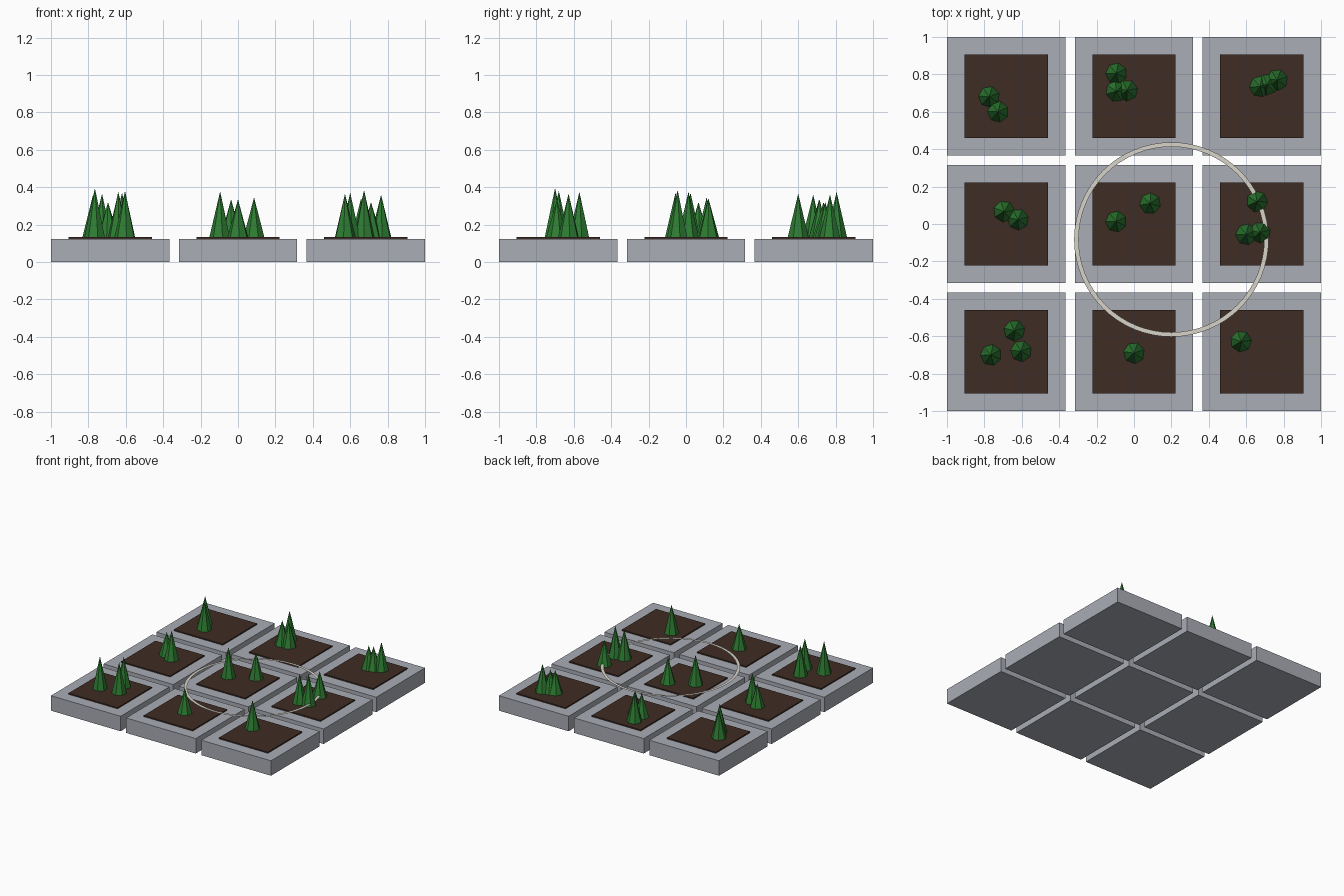
import bpy, bmesh, math, random
from mathutils import Matrix

if "Cube" in bpy.data.objects:
    bpy.data.objects.remove(bpy.data.objects["Cube"])
random.seed(4)

def material(name, rgb):
    m = bpy.data.materials.new(name)
    lin = [((c / 255 + 0.055) / 1.055) ** 2.4 for c in rgb]
    m.diffuse_color = (*lin, 1)
    m.use_nodes = True
    m.node_tree.nodes["Principled BSDF"].inputs["Base Color"].default_value = m.diffuse_color
    return m

STONE = material("grey stone", (170, 173, 182))
SOIL = material("dark soil", (62, 44, 35))
GREEN = material("leaf green", (46, 125, 50))
CREAM = material("pale ring", (215, 211, 200))

def finish(bm, name, mat):
    me = bpy.data.meshes.new(name)
    bm.to_mesh(me)
    bm.free()
    me.materials.append(mat)
    ob = bpy.data.objects.new(name, me)
    bpy.context.collection.objects.link(ob)
    return ob

def box(name, x, y, z0, z1, w, mat):
    bm = bmesh.new()
    bmesh.ops.create_cube(bm, size=1, matrix=Matrix.Translation((x, y, (z0 + z1) / 2))
                          @ Matrix.Diagonal((w, w, z1 - z0, 1)))
    return finish(bm, name, mat)

def tree(x, y, top):
    bm = bmesh.new()
    h = top - BASE
    bmesh.ops.create_cone(bm, cap_ends=True, segments=7, radius1=0.057, radius2=0, depth=h,
                          matrix=Matrix.Translation((x, y, BASE + h / 2))
                          @ Matrix.Rotation(random.uniform(0, math.tau), 4, 'Z'))
    return finish(bm, "tree", GREEN)

# stone tiles with a raised soil bed, three by three
PITCH, TILE, BED = 0.6835, 0.633, 0.445
TOP, BASE = 0.123, 0.133
for i in (-1, 0, 1):
    for j in (-1, 0, 1):
        box("stone_tile", i * PITCH, j * PITCH, 0, TOP, TILE, STONE)
        box("soil_bed", i * PITCH, j * PITCH, TOP, BASE, BED, SOIL)

# conical trees: x, y, tip height
for t in ((-.775, .68, .36), (-.727, .60, .365),
          (-.095, .805, .375), (-.095, .71, .33), (-.037, .714, .335),
          (.674, .735, .32), (.711, .745, .32), (.765, .77, .36),
          (-.695, .067, .32), (-.62, .024, .37),
          (-.096, .013, .375), (.086, .11, .345),
          (.658, .12, .34), (.60, -.056, .37), (.674, -.045, .385),
          (-.64, -.57, .375), (-.765, -.70, .395), (-.604, -.68, .38),
          (0, -.69, .335), (.572, -.628, .365)):
    tree(*t)

# flat ring hovering just above the beds
bm = bmesh.new()
N = 64
loops = [[bm.verts.new((0.2 + r * math.cos(k * math.tau / N),
                        -0.083 + r * math.sin(k * math.tau / N), 0.16)) for k in range(N)]
         for r in (0.496, 0.52)]
for k in range(N):
    n = (k + 1) % N
    bm.faces.new((loops[0][k], loops[1][k], loops[1][n], loops[0][n]))
finish(bm, "marker_ring", CREAM)
